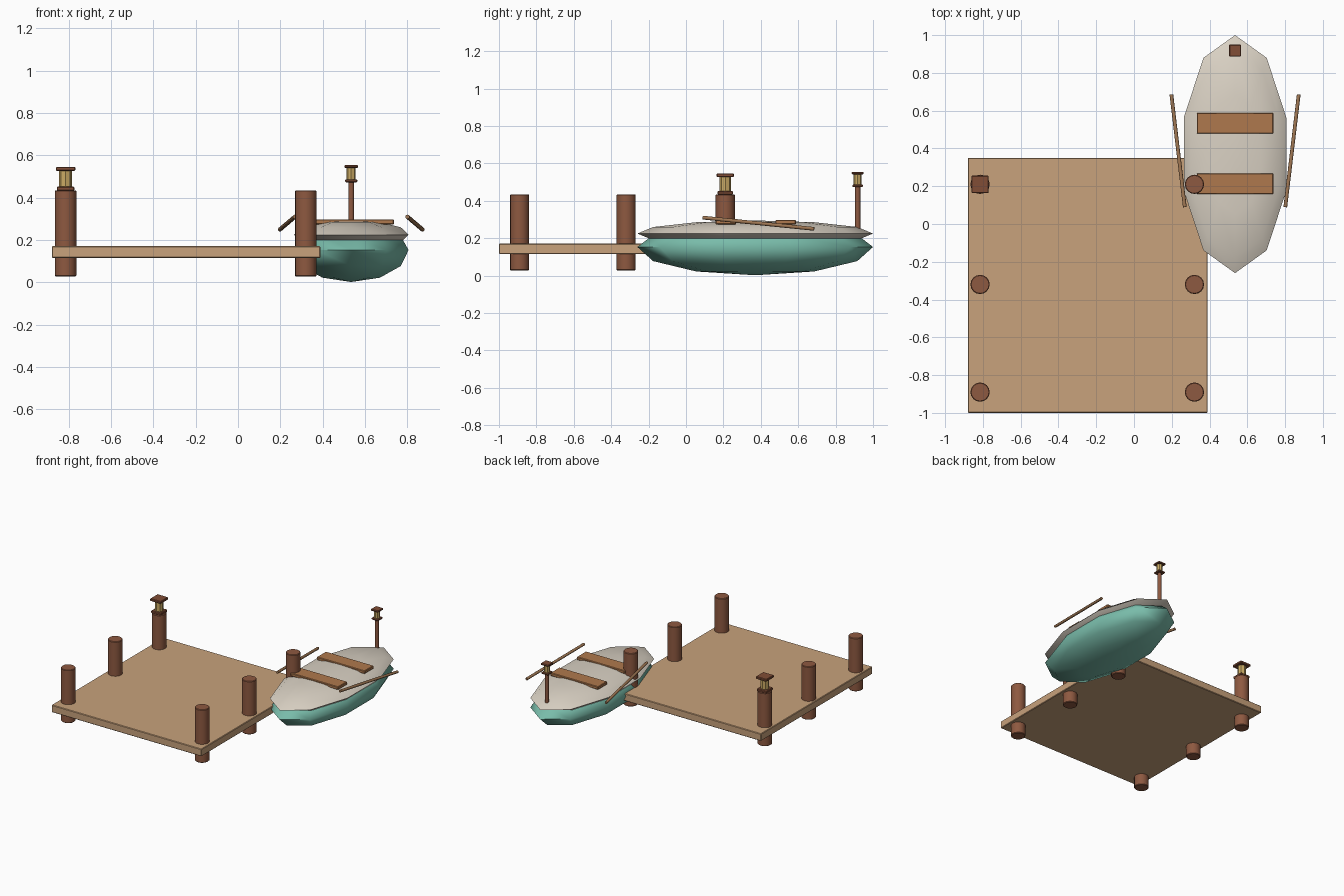
import bpy, bmesh, math
from mathutils import Vector

default = bpy.data.objects.get("Cube")
if default:
    bpy.data.objects.remove(default, do_unlink=True)


def material(name, rgb):
    m = bpy.data.materials.new(name)
    m.use_nodes = True
    m.diffuse_color = (*rgb, 1)
    m.node_tree.nodes["Principled BSDF"].inputs["Base Color"].default_value = (*rgb, 1)
    return m


DECK = material("deck_wood", (0.58, 0.36, 0.20))
POST = material("post_wood", (0.27, 0.10, 0.052))
TRIM = material("lantern_wood", (0.22, 0.075, 0.037))
CREAM = material("cream_paint", (0.70, 0.64, 0.55))
TEAL = material("teal_paint", (0.19, 0.50, 0.40))
SEAT = material("seat_wood", (0.43, 0.19, 0.075))
OAR = material("oar_wood", (0.34, 0.18, 0.085))
GLASS = material("lantern_glass", (0.60, 0.41, 0.13))


def finish(bm, name, mat, loc=(0, 0, 0), bevel=0, smooth=None):
    mesh = bpy.data.meshes.new(name)
    bm.to_mesh(mesh)
    bm.free()
    mesh.materials.append(mat)
    ob = bpy.data.objects.new(name, mesh)
    ob.location = loc
    bpy.context.collection.objects.link(ob)
    if smooth:
        bpy.ops.object.select_all(action='DESELECT')
        ob.select_set(True)
        bpy.context.view_layer.objects.active = ob
        bpy.ops.object.shade_smooth_by_angle(angle=math.radians(smooth))
    if bevel:
        mod = ob.modifiers.new("edge_bevel", 'BEVEL')
        mod.width = bevel
        mod.segments = 1
        mod.limit_method = 'ANGLE'
        mod.angle_limit = math.radians(50)
    return ob


def box(name, mat, center, size, bevel=0.004):
    bm = bmesh.new()
    bmesh.ops.create_cube(bm, size=1)
    bmesh.ops.scale(bm, vec=size, verts=bm.verts)
    return finish(bm, name, mat, center, bevel)


def rod(name, mat, start, end, radius, sides=16, bevel=0.0):
    a, b = Vector(start), Vector(end)
    bm = bmesh.new()
    bmesh.ops.create_cone(bm, cap_ends=True, segments=sides, radius1=radius,
                          radius2=radius, depth=(b - a).length)
    ob = finish(bm, name, mat, (a + b) / 2, bevel, smooth=40)
    ob.rotation_euler = Vector((0, 0, 1)).rotation_difference(b - a).to_euler()
    return ob


def hull_shell(name, mat, z, up, down):
    # Ten-sided stretched sphere, pointed at bow and stern
    bm = bmesh.new()
    bmesh.ops.create_uvsphere(bm, u_segments=10, v_segments=6, radius=1)
    if max(v.co.x for v in bm.verts) > max(v.co.y for v in bm.verts):
        for v in bm.verts:
            v.co.x, v.co.y = v.co.y, v.co.x
        bmesh.ops.reverse_faces(bm, faces=bm.faces)
    for v in bm.verts:
        v.co.x *= 0.285
        v.co.y *= 0.63
        v.co.z *= up if v.co.z > 0 else down
    return finish(bm, name, mat, (BOAT_X, 0.37, z), smooth=80)


def lantern(name, x, y, z, cap, height):
    # Foot plate, faceted glass, and roof plate
    plate = height * 0.17
    box(name + "_base", TRIM, (x, y, z + plate / 2), (cap * 0.9, cap * 0.9, plate))
    rod(name + "_glass", GLASS, (x, y, z + plate), (x, y, z + height - plate),
        cap * 0.33, sides=8)
    box(name + "_cap", TRIM, (x, y, z + height - plate / 2), (cap, cap, plate))


# Dock
box("deck", DECK, (-0.245, -0.325, 0.143), (1.27, 1.35, 0.056))
for side, x in (("right", -0.815), ("left", 0.32)):
    for place, y in (("front", -0.89), ("middle", -0.32), ("back", 0.21)):
        rod(f"{place}_{side}_post", POST, (x, y, 0.028), (x, y, 0.435), 0.051, bevel=0.004)
lantern("dock_lantern", -0.815, 0.21, 0.433, 0.092, 0.113)

# Boat body
BOAT_X = 0.535
hull_shell("lower_hull", TEAL, 0.153, 0.13, 0.151)
hull_shell("upper_hull", CREAM, 0.225, 0.07, 0.07)

# Seats
for name, y in (("front_seat", 0.213), ("back_seat", 0.533)):
    box(name, SEAT, (BOAT_X, y, 0.286), (0.405, 0.11, 0.024))

# Oars
for name, s in (("right_oar", -1), ("left_oar", 1)):
    rod(name, OAR, (BOAT_X + s * 0.266, 0.09, 0.31),
        (BOAT_X + s * 0.337, 0.685, 0.25), 0.01, sides=10)

# Bow lantern on its pole
rod("lantern_pole", POST, (BOAT_X, 0.918, 0.22), (BOAT_X, 0.918, 0.475), 0.014, sides=10)
lantern("boat_lantern", BOAT_X, 0.918, 0.473, 0.064, 0.082)
